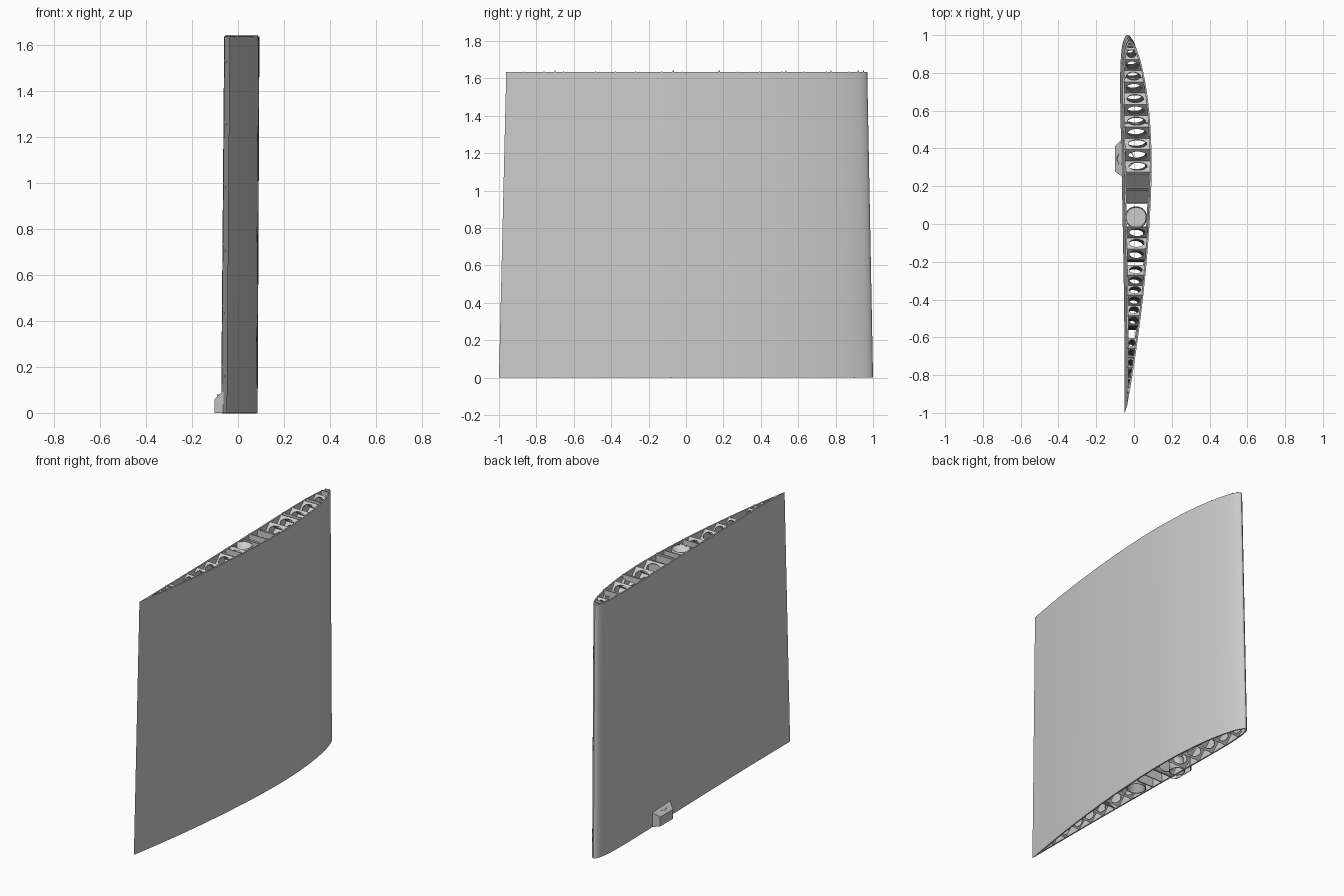
import bpy, bmesh, math

HEIGHT, SKIN = 1.635, 0.009
cube = bpy.data.objects.get("Cube")
if cube:
    bpy.data.objects.remove(cube)

grey = bpy.data.materials.new("light grey plastic")
grey.use_nodes = True
colour = (0.6, 0.6, 0.6, 1)
grey.diffuse_color = colour
grey.node_tree.nodes["Principled BSDF"].inputs["Base Color"].default_value = colour


def add_object(name, bm, thickness=0, smooth=False):
    bmesh.ops.remove_doubles(bm, verts=bm.verts, dist=1e-5)
    bmesh.ops.recalc_face_normals(bm, faces=bm.faces)
    mesh = bpy.data.meshes.new(name)
    bm.to_mesh(mesh)
    bm.free()
    mesh.materials.append(grey)
    ob = bpy.data.objects.new(name, mesh)
    bpy.context.collection.objects.link(ob)
    if thickness:
        mod = ob.modifiers.new("thickness", "SOLIDIFY")
        mod.thickness = thickness
        mod.offset = 0
    if smooth:
        bpy.ops.object.select_all(action="DESELECT")
        ob.select_set(True)
        bpy.context.view_layer.objects.active = ob
        bpy.ops.object.shade_smooth_by_angle(angle=math.radians(30))
    return ob


# Cambered wing section: c runs from leading edge (0) to trailing edge (1)
def section(c):
    c = min(max(c, 0), 1)
    half = 0.76 * (0.2969 * math.sqrt(c) - 0.126 * c - 0.3516 * c**2
                   + 0.2843 * c**3 - 0.1036 * c**4)
    p = 0.4
    camber = 0.05 * (1 - ((c - p) / (p if c < p else 1 - p)) ** 2)
    return -0.03 - 0.015 * c + camber, half


# Gentle taper and lean with height
def place(x, y, z):
    k = z / HEIGHT
    return (x * (1 - 0.035 * k) - 0.004 + 0.011 * k, y * (1 - 0.035 * k) + 0.004 * k, z)


def across(y, z, t):
    mid, half = section((1 - y) / 2)
    return place(mid + (2 * t - 1) * max(half - SKIN / 2, 0), y, z)


# Hollow wing skin, lofted from outer and inner outlines
N = 48
bm = bmesh.new()
rings = []
for inset, z in ((0, 0), (0, HEIGHT), (SKIN, HEIGHT), (SKIN, 0)):
    ring = []
    for i in range(2 * N):
        a = math.pi * i / N
        c = (1 - math.cos(a)) / 2
        mid, half = section(c)
        y = 1 - 2 * c
        if inset:
            half = max(half - inset, 0.0005)
            y = min(y, 1 - inset)
        side = 1 if i < N else -1
        ring.append(bm.verts.new(place(mid + side * half, y, z)))
    rings.append(ring)
for k in range(4):
    a, b = rings[k], rings[(k + 1) % 4]
    for i in range(2 * N):
        j = (i + 1) % (2 * N)
        bm.faces.new((a[i], a[j], b[j], b[i]))
add_object("wing_skin", bm, smooth=True)


# One rib cell: a panel with a round lightening hole
def rib_cell(bm, y0, z0, y1, z1, steps=12):
    outer, inner = [], []
    for i in range(steps):
        a = math.tau * (i + 0.5) / steps
        u, v = math.cos(a), math.sin(a)
        m = max(abs(u), abs(v))
        for ring, r in ((outer, 0.5 / m), (inner, 0.36)):
            s, t = 0.5 + u * r, 0.5 + v * r
            ring.append(bm.verts.new(across(y0 + (y1 - y0) * s, z0 + (z1 - z0) * s, t)))
    for i in range(steps):
        j = (i + 1) % steps
        bm.faces.new((outer[i], outer[j], inner[j], inner[i]))


# Crossing diagonal ribs, in bays along the chord
def lattice(name, start, end, cells):
    step = (end - start) / cells
    rows = int(HEIGHT / step)
    dz = HEIGHT / rows
    bm = bmesh.new()
    for col in range(cells):
        for row in range(rows):
            y0, y1 = start + col * step, start + (col + 1) * step
            z0, z1 = row * dz, (row + 1) * dz
            if (row + col) % 2:
                z0, z1 = z1, z0
            rib_cell(bm, y0, z0, y1, z1)
    add_object(name, bm, 0.005)


lattice("trailing_ribs", -0.9, -0.63, 5)
lattice("rear_ribs", -0.56, -0.23, 6)
lattice("middle_ribs", -0.2, -0.02, 3)
lattice("leading_ribs", 0.28, 0.96, 11)


# Solid panel running from skin to skin
def panel(name, points):
    bm = bmesh.new()
    for (ya, za), (yb, zb) in zip(points, points[1:]):
        bm.faces.new([bm.verts.new(across(y, z, t))
                      for y, z, t in ((ya, za, 0), (ya, za, 1), (yb, zb, 1), (yb, zb, 0))])
    add_object(name, bm, 0.006)


for i, y in enumerate((0.11, 0.19, 0.27)):
    panel(f"spar_web_{i + 1}", [(y, 0), (y, HEIGHT)])
panel("spar_floor", [(0.11, 0.5), (0.27, 0.66)])

# Small locating tabs above the top edge
for i, y in enumerate((-0.73, -0.075, 0.18, 0.55, 0.8, 0.95, 0.98)):
    panel(f"top_tab_{i + 1}", [(y, HEIGHT - 0.03), (y, HEIGHT + 0.007)])

# Round spar tube with a closed core
bm = bmesh.new()
bmesh.ops.create_cone(bm, cap_ends=False, segments=32, radius1=0.056, radius2=0.054, depth=HEIGHT)
bmesh.ops.translate(bm, verts=bm.verts, vec=(0.011, 0.035, HEIGHT / 2))
add_object("spar_tube", bm, 0.006, smooth=True)
bm = bmesh.new()
bmesh.ops.create_circle(bm, cap_ends=True, segments=32, radius=0.055)
bmesh.ops.translate(bm, verts=bm.verts, vec=(0.011, 0.035, HEIGHT / 2))
add_object("tube_stop", bm, 0.006)

# Bevelled fairing on the flat side, open underneath
bm = bmesh.new()
base = [bm.verts.new((-0.058, y, z)) for y, z in ((0.25, 0), (0.25, 0.1), (0.45, 0.1), (0.45, 0))]
face = [bm.verts.new((-0.1, y, z)) for y, z in ((0.28, 0), (0.28, 0.06), (0.41, 0.06), (0.41, 0))]
bm.faces.new(face)
for i in range(3):
    bm.faces.new((base[i], base[i + 1], face[i + 1], face[i]))
add_object("side_fairing", bm, 0.004)

# Round socket inside the fairing
bm = bmesh.new()
bmesh.ops.create_cone(bm, cap_ends=False, segments=24, radius1=0.045, radius2=0.045, depth=0.08)
bmesh.ops.translate(bm, verts=bm.verts, vec=(-0.045, 0.345, 0.041))
add_object("fairing_socket", bm, 0.004, smooth=True)
